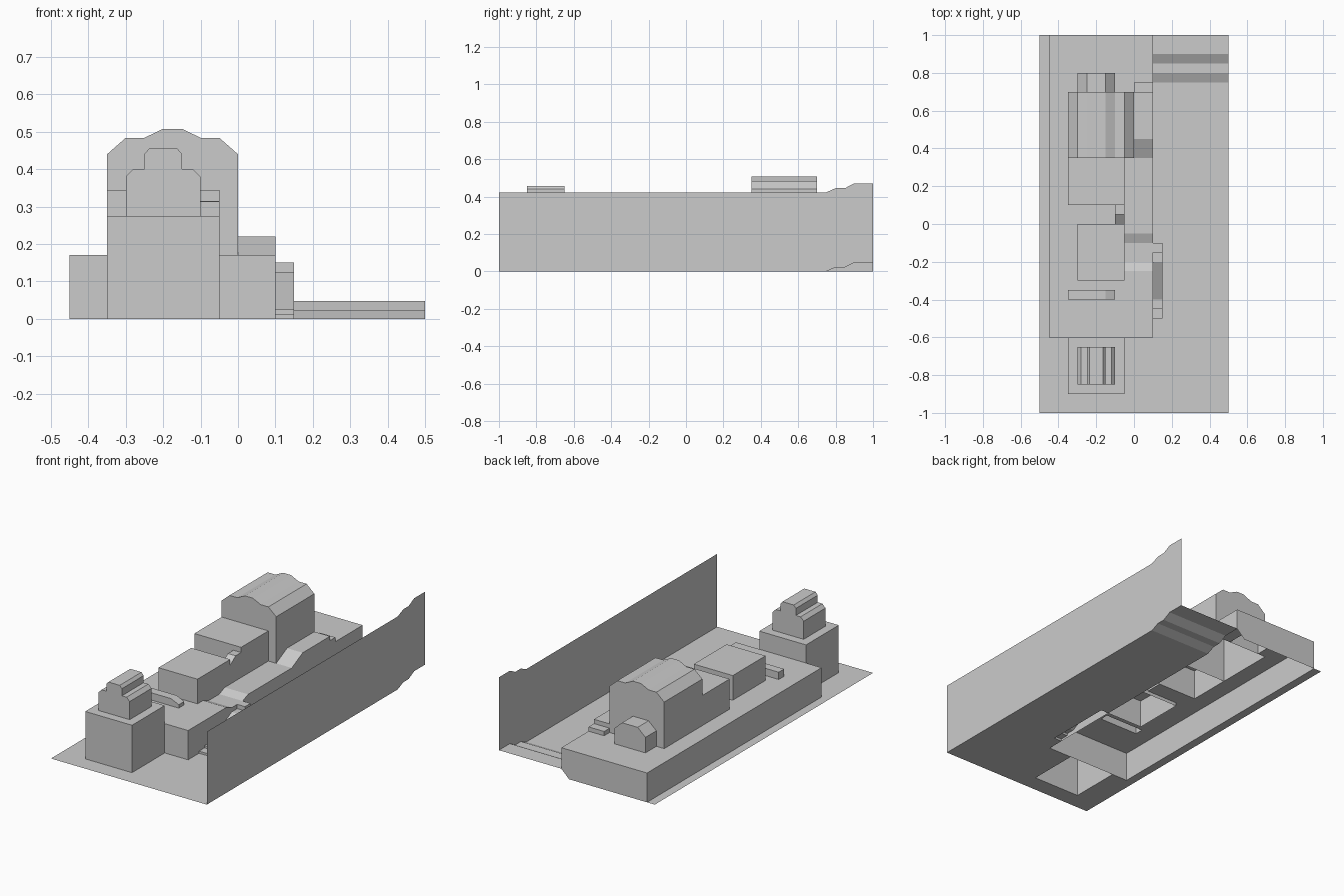
import bpy, bmesh

if "Cube" in bpy.data.objects:
    bpy.data.objects.remove(bpy.data.objects["Cube"])


def make(name, polys, recalc=False):
    """Build one object from a list of polygons, welding shared corners."""
    bm = bmesh.new()
    for p in polys:
        bm.faces.new([bm.verts.new(v) for v in p])
    bmesh.ops.remove_doubles(bm, verts=bm.verts, dist=1e-5)
    if recalc:
        bmesh.ops.recalc_face_normals(bm, faces=bm.faces)
    me = bpy.data.meshes.new(name)
    bm.to_mesh(me)
    bm.free()
    ob = bpy.data.objects.new(name, me)
    bpy.context.collection.objects.link(ob)
    return ob


def shell(name, profile, a, b, axis='y', caps=(True, True)):
    """Open-bottomed extrusion of a profile along x or y."""
    def at(p, t):
        return (p[0], t, p[1]) if axis == 'y' else (t, p[0], p[1])
    polys = [[at(p, a), at(q, a), at(q, b), at(p, b)]
             for p, q in zip(profile, profile[1:])]
    polys += [[at(p, t) for p in profile] for t, c in zip((a, b), caps) if c]
    return make(name, polys, True)


def box(name, x0, x1, y0, y1, z0, z1, caps=(True, True)):
    return shell(name, [(x0, z0), (x0, z1), (x1, z1), (x1, z0)], y0, y1, caps=caps)


def height(y, pts):
    """Linear interpolation along a list of (y, z) points."""
    for (ya, za), (yb, zb) in zip(pts, pts[1:]):
        if ya <= y <= yb:
            return za + (zb - za) * (y - ya) / (yb - ya)


def sheet(name, area, holes, pts, x_from, base):
    """Horizontal surface with rectangular holes; follows pts where x >= x_from."""
    x0, x1, y0, y1 = area
    xs = sorted({x0, x1, x_from, *[v for h in holes for v in h[:2]]})
    ys = sorted({y0, y1, *[p[0] for p in pts], *[v for h in holes for v in h[2:]]})
    polys = []
    for a, b in zip(xs, xs[1:]):
        for c, d in zip(ys, ys[1:]):
            mx, my = (a + b) / 2, (c + d) / 2
            if any(h[0] < mx < h[1] and h[2] < my < h[3] for h in holes):
                continue
            zc, zd = (height(c, pts), height(d, pts)) if mx > x_from else (base, base)
            polys.append([(a, c, zc), (b, c, zc), (b, d, zd), (a, d, zd)])
    return make(name, polys)


# Ground with a stepped rise at the back right, and the tall side wall
terrain = [(-1, 0), (.75, 0), (.8, .022), (.85, .022), (.9, .048), (1, .048)]
sheet("ground", (-.5, .5, -1, 1),
      [(-.45, .1, -.6, 1), (-.35, -.05, -.9, -.6), (.1, .15, -.5, -.1)], terrain, .1, 0)
make("side_wall", [[(.5, y, z) for y, z in terrain] +
                   [(.5, y, z + .423) for y, z in reversed(terrain)]])

# Platform deck with a shallow dip, and its side walls
H = .17
deck = [(-.6, H), (-.25, H), (-.2, .15), (-.1, .15), (-.05, H), (1, H)]
sheet("platform_deck", (-.45, .1, -.6, 1),
      [(-.35, -.05, .1, .35), (-.35, 0, .35, .7), (-.3, -.05, -.3, 0),
       (-.1, -.05, 0, .1), (-.35, -.1, -.4, -.35), (-.3, -.1, .7, .8),
       (0, .1, .35, .75)], deck, -.05, H)
make("platform_walls", [
    [(-.45, 1, 0), (-.45, -.6, 0), (-.45, -.6, H), (-.45, 1, H)],
    [(-.45, -.6, 0), (-.35, -.6, 0), (-.35, -.6, H), (-.45, -.6, H)],
    [(-.05, -.6, 0), (.1, -.6, 0), (.1, -.6, H), (-.05, -.6, H)],
    [(.1, -.6, 0)] + [(.1, y, z) for y, z in terrain[1:]] +
    [(.1, y, z) for y, z in reversed(deck)],
    [(.1, 1, .048), (.05, 1, 0), (-.45, 1, 0), (-.45, 1, H), (.1, 1, H)]])

# Front tower and its stepped cap
box("tower", -.35, -.05, -.9, -.6, 0, .275)
half = [(.1, .275), (.1, .38), (.08, .4), (.05, .4), (.05, .441), (.036, .457)]
shell("tower_cap", [(-.2 - x, z) for x, z in half] +
      [(-.2 + x, z) for x, z in reversed(half)], -.85, -.65)

# Main hall with arched roof, and the blocks in front of it
half = [(.175, H), (.175, .44), (.125, .484), (.075, .484), (.025, .508)]
shell("main_hall", [(-.175 - x, z) for x, z in half] +
      [(-.175 + x, z) for x, z in reversed(half)], .35, .7)
box("hall_annex", -.35, -.05, .1, .35, H, .345, caps=(True, False))
box("middle_block", -.3, -.05, -.3, 0, .15, .313)
shell("block_link", [(0, H), (0, .28), (.05, .315), (.1, .315), (.1, H)],
      -.1, -.05, axis='x')

# Small arched porch behind the hall
shell("rear_porch", [(-.3, H), (-.3, .26), (-.25, .305), (-.15, .305), (-.1, .26), (-.1, H)],
      .7, .8, caps=(False, True))

# Low barrier with a sloped end
shell("barrier", [(-.35, H), (-.35, .212), (-.15, .212), (-.1, .19), (-.1, H)], -.4, -.35)

# Raised walkway beside the hall
shell("walkway", [(.35, H), (.45, .22), (.7, .22), (.7, .195), (.75, .195), (.75, H)],
      0, .1, axis='x')

# Side ramp with steps at both ends
shell("side_ramp", [(-.5, 0), (-.5, .0125), (-.45, .0125), (-.45, .025), (-.4, .025),
                    (-.2, .125), (-.15, .125), (-.15, .15), (-.1, .15), (-.1, 0)],
      .1, .15, axis='x', caps=(False, True))
